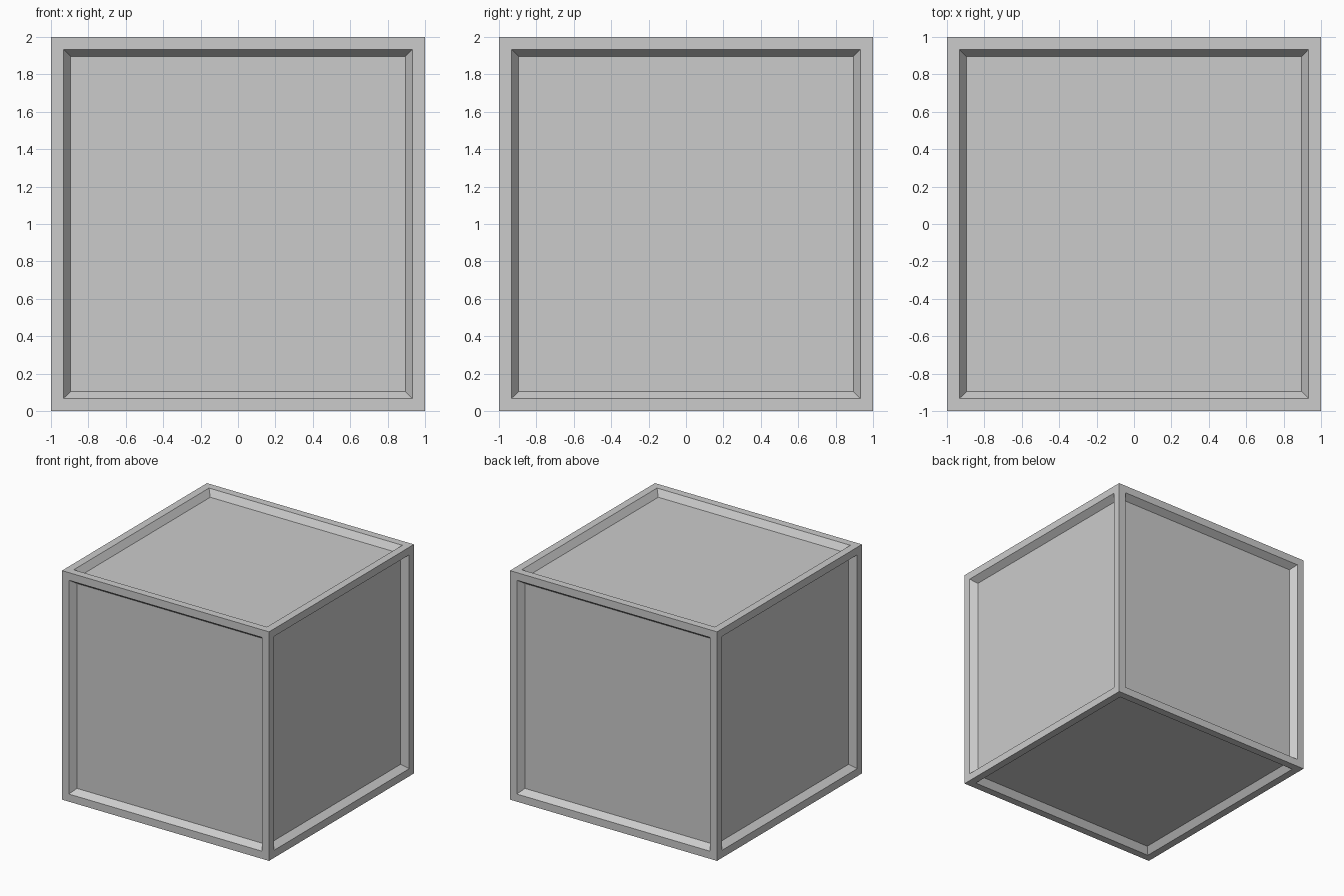
import bpy
import bmesh

cube = bpy.data.objects.get("Cube")
if cube:
    bpy.data.objects.remove(cube, do_unlink=True)

RIM = 0.094     # width of the raised frame
SLOPE = 0.055   # width and depth of the sloped recess walls

grey = bpy.data.materials.new("light grey")
grey.use_nodes = True
colour = (0.6, 0.6, 0.6, 1)
grey.diffuse_color = colour
grey.node_tree.nodes["Principled BSDF"].inputs["Base Color"].default_value = colour

# Crate body standing on the ground
bm = bmesh.new()
bmesh.ops.create_cube(bm, size=2)
bmesh.ops.translate(bm, verts=bm.verts, vec=(0, 0, 1))

# Flat rim on each side, then a sloped wall down to the sunken panel
panels = bm.faces[:]
bmesh.ops.inset_individual(bm, faces=panels, thickness=RIM)
bmesh.ops.inset_individual(bm, faces=panels, thickness=SLOPE, depth=-SLOPE)

mesh = bpy.data.meshes.new("panelled_crate")
bm.to_mesh(mesh)
bm.free()
mesh.materials.append(grey)
crate = bpy.data.objects.new("panelled_crate", mesh)
bpy.context.collection.objects.link(crate)
